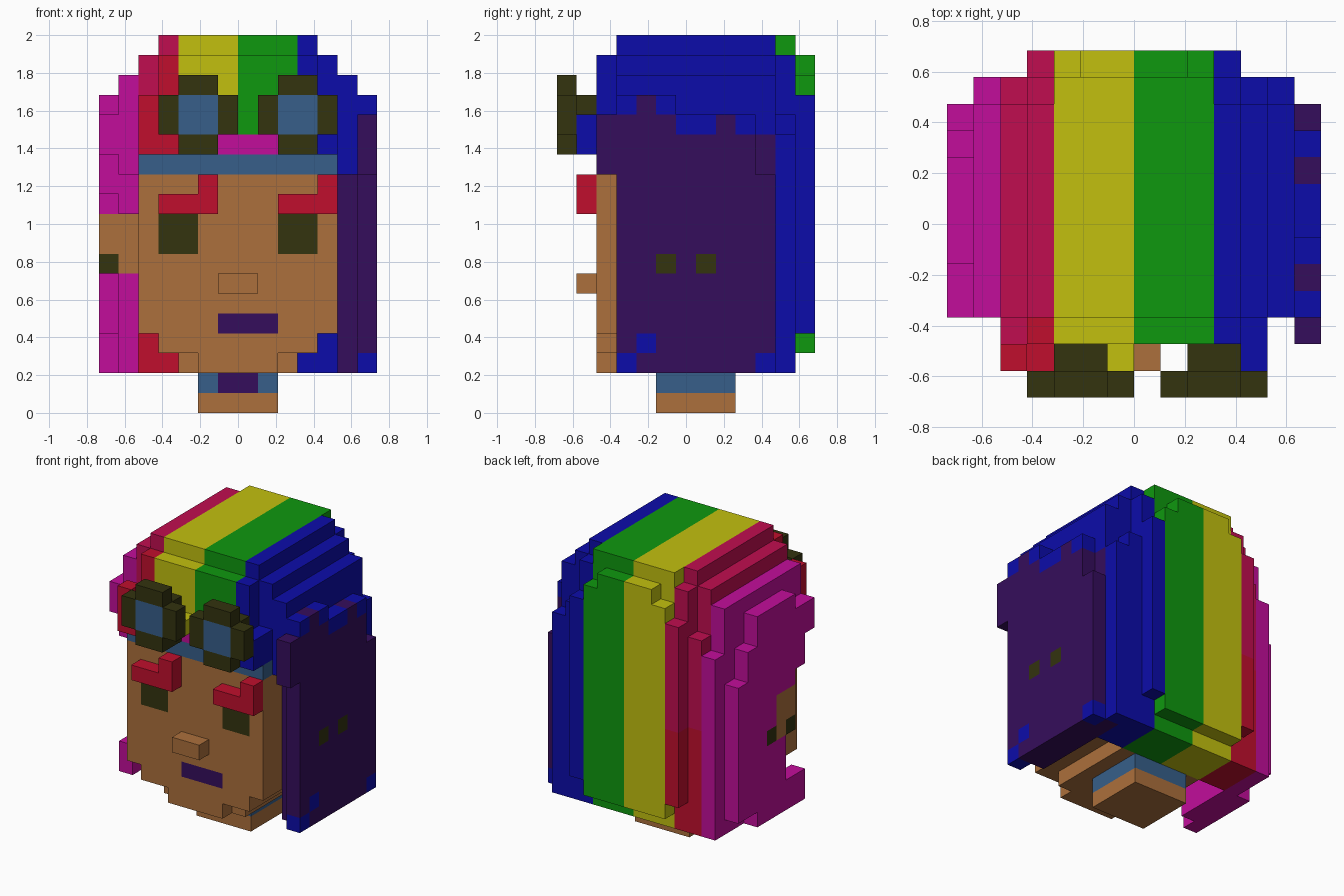
import bpy
import bmesh
from mathutils import Vector

default_cube = bpy.data.objects.get("Cube")
if default_cube:
    bpy.data.objects.remove(default_cube, do_unlink=True)

UNIT = 2 / 19
ORIGIN = Vector((-7, -6.5, 0))

PALETTE = {
    "skin": "ac703c", "steel_blue": "375f8a", "dark_olive": "33330f",
    "red": "c00f2d", "crimson": "c00d50", "magenta": "c20d9b",
    "yellow": "c2c00f", "green": "0f980f", "blue": "0c0caa", "purple": "350d5c",
}


def linear(channel):
    return channel / 12.92 if channel <= 0.04045 else ((channel + 0.055) / 1.055) ** 2.4


def make_material(name, code):
    colour = [linear(byte / 255) for byte in bytes.fromhex(code)] + [1]
    material = bpy.data.materials.new(name)
    material.use_nodes = True
    material.diffuse_color = colour
    material.node_tree.nodes["Principled BSDF"].inputs["Base Color"].default_value = colour
    return material


materials = {name: make_material(name, code) for name, code in PALETTE.items()}
cells = {}


def fill(part, colour, xs, ys, zs):
    """Fill a box of blocks, replacing whatever was there."""
    for x in range(*xs):
        for y in range(*ys):
            for z in range(*zs):
                cells[x, y, z] = (part, colour)


def carve(xs, ys, zs):
    for x in range(*xs):
        for y in range(*ys):
            for z in range(*zs):
                cells.pop((x, y, z), None)


def strand_colour(column):
    for limit, colour in ((2, "magenta"), (4, "crimson"), (7, "yellow"), (10, "green")):
        if column < limit:
            return colour
    return "blue"


# Rounded hair cap, one colour band per group of columns
for x in range(1, 13):
    inset = min(x, 13 - x)
    colour = strand_colour(x)
    part = colour + "_hair"
    span = (x, x + 1)
    top = min(16 + inset, 19)
    shoulder = top - 1 if inset > 2 else top - 3
    fill(part, colour, span, (3, 12 if inset > 3 else 11), (2, top))
    fill(part, colour, span, (2 if inset > 1 else 3, 12), (2, shoulder))
    if inset > 2:
        fill(part, colour, span, (12, 13), (4 if inset == 3 else 3, min(13 + inset, 18)))

# Red tint in the lower and front locks
for cell, (part, colour) in list(cells.items()):
    x, y, z = cell
    if colour == "crimson" and (z < 9 or (y == 2 and x == 3 and z < 18)):
        cells[cell] = (part, "red")

# Head with a stepped jaw
carve((1, 13), (2, 9), (2, 12))
fill("head", "skin", (2, 12), (2, 9), (4, 12))
fill("head", "skin", (3, 11), (2, 9), (3, 4))
fill("head", "skin", (4, 10), (3, 9), (2, 3))
fill("head", "skin", (5, 9), (2, 3), (2, 3))
fill("head", "skin", (6, 8), (1, 2), (6, 7))
fill("mouth", "purple", (6, 9), (2, 3), (4, 5))

# Neck and collar
fill("neck", "skin", (5, 9), (5, 9), (0, 1))
fill("collar", "steel_blue", (5, 9), (5, 9), (1, 2))
fill("collar_clasp", "purple", (6, 8), (5, 6), (1, 2))

# Headband and fringe
fill("headband", "steel_blue", (2, 12), (2, 4), (12, 13))
fill("fringe", "magenta", (6, 9), (2, 3), (13, 14))
fill("fringe", "red", (2, 4), (1, 2), (13, 15))
fill("fringe", "red", (2, 3), (1, 2), (15, 16))
fill("fringe", "yellow", (6, 7), (1, 2), (14, 15))
fill("fringe", "blue", (11, 12), (1, 2), (13, 15))

# Eyes and raised brows
for x in (3, 9):
    fill("eyes", "dark_olive", (x, x + 2), (2, 3), (8, 10))
    fill("brows", "red", (x, x + 3), (1, 2), (10, 11))
    fill("brows", "red", (x + 2, x + 3), (1, 2), (11, 12))

# Goggles: octagonal rims, lenses and mounts
for x in (3, 8):
    middle = (x + 1, x + 3)
    fill("goggle_rims", "dark_olive", middle, (0, 1), (13, 17))
    fill("goggle_rims", "dark_olive", (x, x + 4), (0, 1), (14, 16))
    fill("goggle_rims", "dark_olive", middle, (1, 2), (13, 16))
    fill("goggle_lenses", "steel_blue", middle, (0, 1), (14, 16))

# Long side lock on the model's left, with a ragged top edge
side = (13, 14)
fill("left_side_lock", "purple", (12, 13), (4, 11), (2, 14))
for y, top in enumerate((15, 15, 16, 15, 14, 14, 15, 14, 12), start=2):
    fill("left_side_lock", "purple", side, (y, y + 1), (12 if y == 2 else 2, top))
for y, z in ((3, 2), (10, 2), (4, 3), (3, 15), (5, 15), (6, 14), (7, 14), (9, 14)):
    fill("left_lock_tips", "blue", side, (y, y + 1), (z, z + 1))

# Side lock on the model's right, cut back around the ear
side = (0, 1)
fill("right_side_lock", "magenta", (1, 2), (5, 11), (2, 12))
fill("right_side_lock", "magenta", (1, 2), (4, 5), (10, 12))
for y, top in enumerate((15, 15, 16, 16, 16, 16, 14, 12), start=3):
    fill("right_side_lock", "magenta", side, (y, y + 1), (2, top))
carve(side, (3, 4), (2, 13))
carve(side, (4, 5), (4, 11))
carve(side, (5, 6), (4, 7))
carve(side, (9, 11), (2, 3))
fill("right_ear", "skin", (0, 2), (5, 7), (7, 10))

# Ear studs on both sides
for x in (0, 13):
    for y in (5, 7):
        fill("ear_studs", "dark_olive", (x, x + 1), (y, y + 1), (7, 8))


def build_part(part):
    """Skin one part's blocks, leaving out faces hidden by neighbours."""
    mesh = bpy.data.meshes.new(part)
    bm = bmesh.new()
    corners = {}
    slots = []

    def corner(position):
        key = tuple(position)
        if key not in corners:
            corners[key] = bm.verts.new((Vector(key) + ORIGIN) * UNIT)
        return corners[key]

    for cell, (owner, colour) in cells.items():
        if owner != part:
            continue
        if colour not in slots:
            slots.append(colour)
            mesh.materials.append(materials[colour])
        for axis in range(3):
            for step in (0, 1):
                neighbour = list(cell)
                neighbour[axis] += 1 if step else -1
                if tuple(neighbour) in cells:
                    continue
                ring = []
                for a, b in ((0, 0), (1, 0), (1, 1), (0, 1)):
                    position = list(cell)
                    position[axis] += step
                    position[(axis + 1) % 3] += a
                    position[(axis + 2) % 3] += b
                    ring.append(corner(position))
                face = bm.faces.new(ring if step else ring[::-1])
                face.material_index = slots.index(colour)
    bm.to_mesh(mesh)
    bm.free()
    bpy.context.collection.objects.link(bpy.data.objects.new(part, mesh))


for part in sorted({owner for owner, colour in cells.values()}):
    build_part(part)
